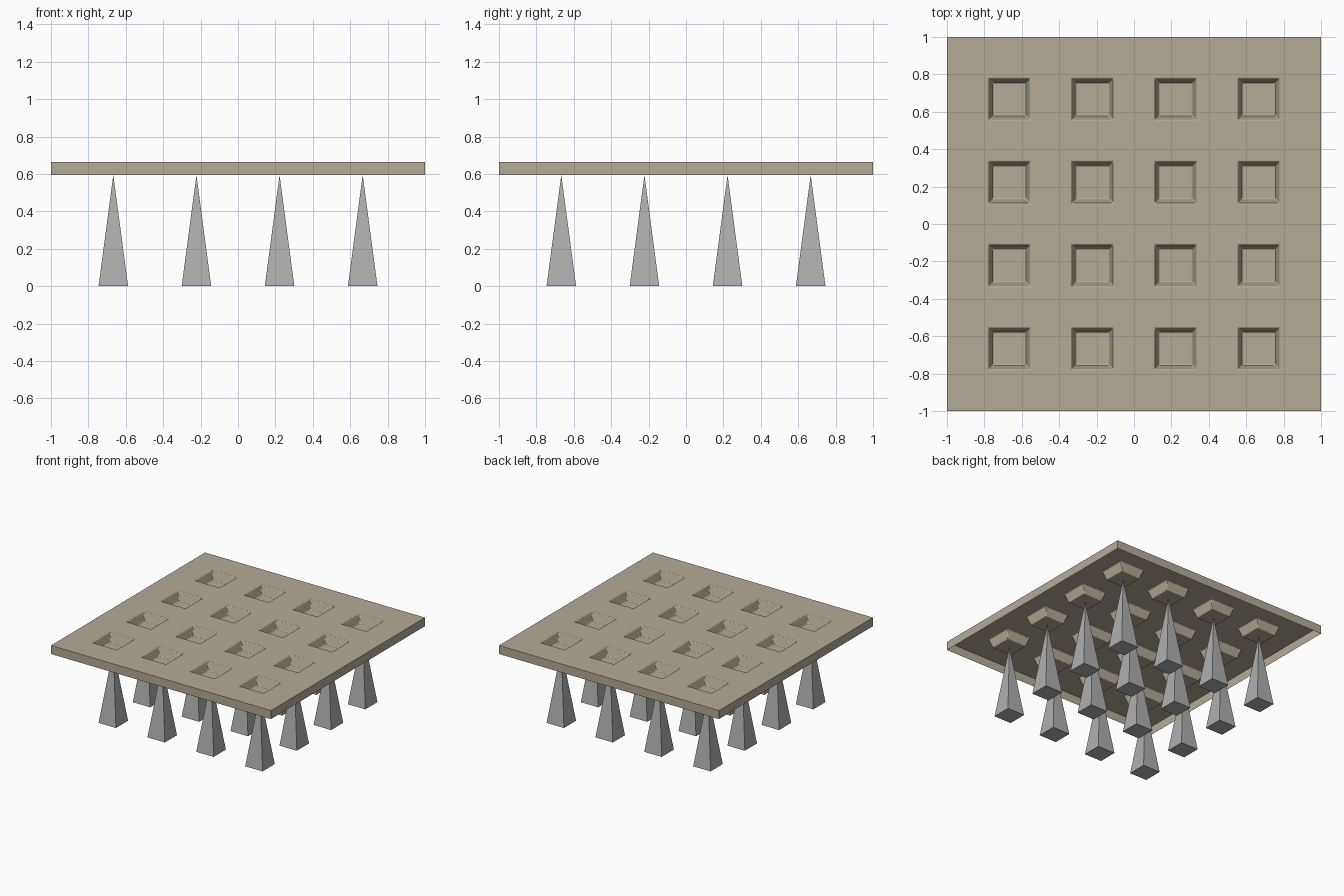
import bpy, bmesh
from math import pi, sqrt

if "Cube" in bpy.data.objects:
    bpy.data.objects.remove(bpy.data.objects["Cube"])

TOP, UNDER = 0.665, 0.595       # plate top and lower rim heights
CENTRES = [-2/3, -2/9, 2/9, 2/3]
POCKET, FLOOR, SPIKE = 0.111, 0.079, 0.079   # half widths


def material(name, colour):
    mat = bpy.data.materials.new(name)
    mat.diffuse_color = (*colour, 1)
    mat.use_nodes = True
    mat.node_tree.nodes["Principled BSDF"].inputs["Base Color"].default_value = mat.diffuse_color
    return mat


# Plate: open-bottomed thin shell, with a grid of sunken square pockets
lines = [-1] + [c + s * POCKET for c in CENTRES for s in (-1, 1)] + [1]
bm = bmesh.new()
grid = [[bm.verts.new((x, y, TOP)) for y in lines] for x in lines]
pockets = []
for i in range(len(lines) - 1):
    for j in range(len(lines) - 1):
        face = bm.faces.new((grid[i][j], grid[i+1][j], grid[i+1][j+1], grid[i][j+1]))
        if i % 2 and j % 2:
            pockets.append(face)
bm.normal_update()
rim = [e for e in bm.edges if e.is_boundary]

# Tapered pocket walls with slightly softened edges
walls = bmesh.ops.inset_individual(bm, faces=pockets, thickness=POCKET - FLOOR,
                                   depth=UNDER - TOP)["faces"]

# Outer skirt
skirt = bmesh.ops.extrude_edge_only(bm, edges=rim)["geom"]
for v in skirt:
    if isinstance(v, bmesh.types.BMVert):
        v.co.z = UNDER
bmesh.ops.recalc_face_normals(bm, faces=bm.faces)
if max(bm.faces, key=lambda f: f.calc_center_median().z).normal.z < 0:
    bmesh.ops.reverse_faces(bm, faces=bm.faces)
soft = list({e for f in walls for e in f.edges})
bmesh.ops.bevel(bm, geom=soft, offset=0.006, segments=3, profile=0.5, affect='EDGES')
mesh = bpy.data.meshes.new("plate")
bm.to_mesh(mesh)
bm.free()
plate = bpy.data.objects.new("plate", mesh)
bpy.context.collection.objects.link(plate)
mesh.materials.append(material("plate_tan", (0.46, 0.41, 0.31)))

# Spikes: four-sided pyramids whose tips touch the pocket floors
grey = material("spike_grey", (0.43, 0.43, 0.43))
for x in CENTRES:
    for y in CENTRES:
        bpy.ops.mesh.primitive_cone_add(vertices=4, radius1=SPIKE * sqrt(2), radius2=0,
                                        depth=UNDER, location=(x, y, UNDER / 2),
                                        rotation=(0, 0, pi / 4))
        spike = bpy.context.object
        spike.name = "spike"
        spike.data.materials.append(grey)
